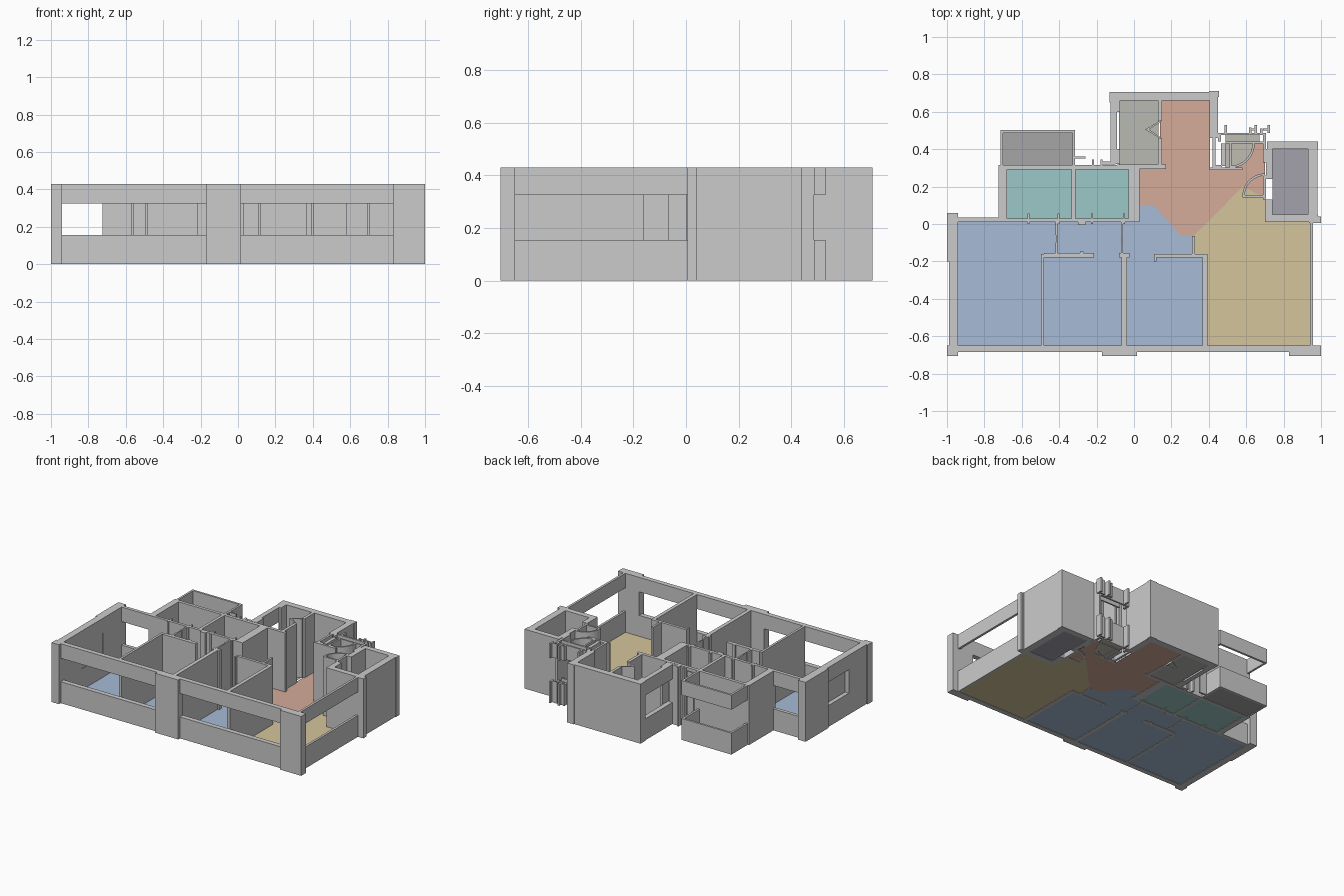
import bpy, bmesh, math

H, SILL, HEAD = 0.43, 0.155, 0.325
FULL = [(0, H)]
BANDS = [(0, SILL), (HEAD, H)]


def finish(name, bm):
    mesh = bpy.data.meshes.new(name)
    bm.normal_update()
    bm.to_mesh(mesh)
    bm.free()
    ob = bpy.data.objects.new(name, mesh)
    bpy.context.collection.objects.link(ob)
    return ob


def prism(bm, pts, z0, z1):
    """Extrude a plan outline from z0 to z1."""
    face = bm.faces.new([bm.verts.new((x, y, z0)) for x, y in pts])
    new = bmesh.ops.extrude_face_region(bm, geom=[face])["geom"]
    for g in new:
        if isinstance(g, bmesh.types.BMVert):
            g.co.z = z1


def walls(name, rects, levels=FULL):
    """Plan rectangles (x0, x1, y0, y1) raised over each height range."""
    bm = bmesh.new()
    for x0, x1, y0, y1 in rects:
        for z0, z1 in levels:
            prism(bm, [(x0, y0), (x1, y0), (x1, y1), (x0, y1)], z0, z1)
    bmesh.ops.recalc_face_normals(bm, faces=bm.faces)
    return finish(name, bm)


def outline(name, pts, levels=FULL):
    bm = bmesh.new()
    for z0, z1 in levels:
        prism(bm, pts, z0, z1)
    bmesh.ops.recalc_face_normals(bm, faces=bm.faces)
    return finish(name, bm)


def arc_wall(name, cx, cy, r, a0, a1, t=0.012, n=10):
    ang = [math.radians(a0 + (a1 - a0) * i / n) for i in range(n + 1)]
    ring = [(cx + r * math.cos(a), cy + r * math.sin(a)) for a in ang]
    ring += [(cx + (r - t) * math.cos(a), cy + (r - t) * math.sin(a)) for a in reversed(ang)]
    outline(name, ring)


def floor(name, pts, colour):
    bm = bmesh.new()
    f = bm.faces.new([bm.verts.new((x, y, 0.003)) for x, y in pts])
    f.normal_update()
    if f.normal.z < 0:
        f.normal_flip()
    ob = finish(name, bm)
    mat = bpy.data.materials.get(colour) or bpy.data.materials.new(colour)
    mat.diffuse_color = COLOURS[colour] + (1,)
    ob.data.materials.append(mat)


def rect(x0, x1, y0, y1):
    return [(x0, y0), (x1, y0), (x1, y1), (x0, y1)]


COLOURS = {
    "blue": (0.38, 0.50, 0.68), "yellow": (0.66, 0.56, 0.33),
    "coral": (0.66, 0.41, 0.32), "teal": (0.33, 0.58, 0.57),
    "stone": (0.48, 0.49, 0.45), "slate": (0.37, 0.36, 0.42),
    "grey": (0.38, 0.38, 0.39), "sand": (0.53, 0.51, 0.44)}

# Outer pillars and solid outer walls
walls("front_pillars", [(-1, -0.94, -0.705, -0.65), (-0.17, 0.015, -0.705, -0.65),
                        (0.83, 1.0, -0.705, -0.65)])
walls("left_wall", [(-1, -0.94, -0.2, 0.06), (-0.99, -0.94, -0.65, -0.45)])
walls("back_hall_walls", [(-0.13, 0.45, 0.66, 0.705), (0.405, 0.45, 0.46, 0.66),
                          (0.40, 0.455, 0.68, 0.71), (-0.13, -0.08, 0.65, 0.66)])
walls("right_room_walls", [(0.71, 0.98, 0.40, 0.44), (0.93, 0.98, 0.05, 0.40),
                           (0.70, 0.985, 0.01, 0.05), (0.935, 1.0, 0.005, 0.04),
                           (0.70, 0.74, 0.05, 0.13), (0.705, 0.74, 0.24, 0.40),
                           (0.93, 0.985, 0.40, 0.44)])

# Window walls: a low sill band and a high head band
walls("front_window_wall", [(-0.94, -0.17, -0.685, -0.65), (0.015, 0.83, -0.685, -0.65)], BANDS)
walls("right_window_wall", [(0.94, 0.957, -0.65, 0.005)], BANDS)
walls("left_back_window_wall", [(-0.94, -0.715, 0.01, 0.035)], BANDS)
walls("left_window_surround", [(-0.99, -0.94, -0.45, -0.2)], BANDS)
walls("left_window_panel", [(-0.96, -0.945, -0.45, -0.2)], [(SILL, HEAD)])
walls("bath_window_wall", [(-0.125, -0.09, 0.32, 0.65)], BANDS)
walls("balcony_rails", [(-0.715, -0.315, 0.487, 0.502), (-0.715, -0.70, 0.315, 0.487),
                        (-0.33, -0.315, 0.315, 0.487)], BANDS)
walls("utility_window_wall", [(0.45, 0.70, 0.475, 0.487), (0.49, 0.70, 0.43, 0.44),
                              (0.45, 0.465, 0.44, 0.475), (0.43, 0.47, 0.30, 0.315)], BANDS)

# Small pipe shafts behind the utility room
walls("pipe_stubs", [(x, x + 0.012, 0.487, y) for x, y in
                     [(0.485, 0.53), (0.615, 0.515), (0.645, 0.53), (0.675, 0.51), (0.715, 0.53)]]
      + [(0.615, 0.655, 0.50, 0.51), (0.69, 0.727, 0.50, 0.51)], BANDS)

# Front bedroom partitions
walls("bedroom_partitions", [(-0.497, -0.48, -0.65, -0.16), (-0.066, -0.038, -0.65, -0.18),
                             (0.367, 0.393, -0.65, -0.18)])
walls("corridor_walls", [(-0.48, -0.215, -0.18, -0.155), (-0.08, -0.025, -0.18, -0.155),
                         (0.115, 0.393, -0.18, -0.16), (0.108, 0.12, -0.20, -0.16),
                         (0.31, 0.325, -0.16, -0.065), (-0.29, -0.27, -0.165, -0.147)])
walls("corridor_stubs", [(x, x + 0.012, y0, y1) for x in (-0.42, -0.07)
                         for y0, y1 in ((-0.06, 0.01), (-0.155, -0.10))]
      + [(-0.416, -0.410, -0.10, -0.06), (-0.066, -0.060, -0.10, -0.06)])

# Teal room walls
walls("teal_room_walls", [(-0.725, -0.68, 0.01, 0.315), (-0.68, -0.02, 0.292, 0.315),
                          (-0.334, -0.312, 0.03, 0.292), (-0.68, -0.03, 0.01, 0.03),
                          (-0.03, 0.03, 0.01, 0.31)])
walls("door_jambs", [(x, x + 0.012, 0.0, 0.055) for x in (-0.57, -0.41, -0.23, -0.06)]
      + [(-0.30, -0.26, -0.005, 0.012)])
walls("balcony_side_bits", [(-0.315, -0.26, 0.35, 0.362), (-0.225, -0.213, 0.315, 0.345),
                            (-0.18, -0.168, 0.315, 0.345), (-0.17, -0.10, 0.318, 0.335)])

# Bathroom walls with the folding door
walls("bathroom_walls", [(-0.09, -0.075, 0.32, 0.40), (-0.09, -0.075, 0.60, 0.66),
                         (-0.09, 0.17, 0.295, 0.318), (0.128, 0.15, 0.55, 0.66),
                         (0.128, 0.15, 0.31, 0.46)])
outline("folding_door", [(0.135, 0.46), (0.06, 0.505), (0.135, 0.55), (0.135, 0.54),
                         (0.08, 0.505), (0.135, 0.47)])

# Utility room walls and curved door swings
walls("utility_walls", [(0.42, 0.435, 0.30, 0.46), (0.465, 0.49, 0.31, 0.43),
                        (0.405, 0.58, 0.288, 0.302), (0.69, 0.705, 0.33, 0.487),
                        (0.58, 0.70, 0.142, 0.155), (0.69, 0.705, 0.13, 0.26)])
arc_wall("utility_door_swing", 0.515, 0.43, 0.13, -90, 0)
arc_wall("passage_door_swing", 0.70, 0.15, 0.12, 90, 180)
walls("door_leaf", [(0.51, 0.522, 0.30, 0.43)])

# Floors
floor("bedroom_floor", [(-0.94, -0.65), (0.38, -0.65), (0.38, -0.165), (0.315, -0.165),
                        (0.315, -0.065), (0.25, -0.06), (0.11, 0.095), (0.03, 0.095),
                        (0.03, 0.01), (-0.94, 0.01)], "blue")
floor("living_floor", [(0.38, -0.65), (0.945, -0.65), (0.945, 0.01), (0.70, 0.01), (0.70, 0.14),
                       (0.58, 0.20), (0.40, 0.015), (0.315, -0.065), (0.315, -0.165),
                       (0.38, -0.165)], "yellow")
floor("hall_floor", [(0.14, 0.66), (0.405, 0.66), (0.405, 0.295), (0.53, 0.295), (0.61, 0.34),
                     (0.65, 0.43), (0.70, 0.43), (0.70, 0.14), (0.58, 0.20), (0.40, 0.015),
                     (0.315, -0.065), (0.25, -0.06), (0.11, 0.095), (0.03, 0.095),
                     (0.03, 0.295), (0.14, 0.295)], "coral")
floor("teal_floor_left", rect(-0.68, -0.333, 0.03, 0.292), "teal")
floor("teal_floor_right", rect(-0.313, -0.03, 0.03, 0.292), "teal")
floor("bathroom_floor", rect(-0.08, 0.13, 0.31, 0.66), "stone")
floor("balcony_floor", rect(-0.705, -0.325, 0.315, 0.49), "grey")
floor("right_room_floor", rect(0.74, 0.93, 0.05, 0.40), "slate")
floor("utility_floor", [(0.49, 0.30), (0.53, 0.30), (0.61, 0.34), (0.65, 0.43), (0.67, 0.43),
                        (0.67, 0.475), (0.49, 0.475)], "sand")
